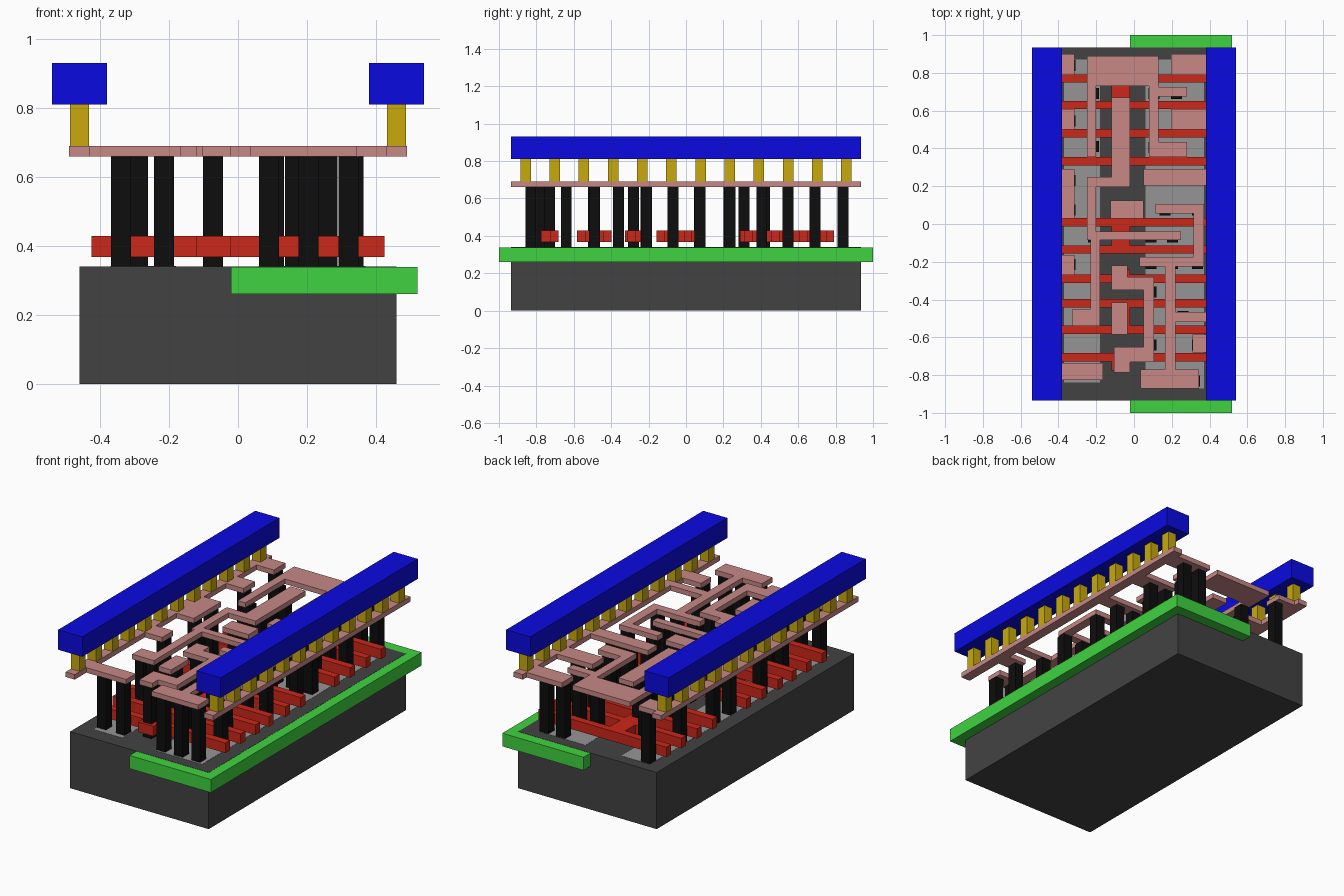
import bpy, bmesh


def material(name, r, g, b):
    m = bpy.data.materials.new(name)
    m.diffuse_color = (r, g, b, 1)
    return m


DARK = material("dark_grey", 0.055, 0.055, 0.055)
GREEN = material("green", 0.05, 0.65, 0.05)
MID = material("pale_grey", 0.3, 0.3, 0.3)
RED = material("red", 0.6, 0.02, 0.01)
BLACK = material("black", 0.004, 0.004, 0.004)
PINK = material("pink", 0.57, 0.25, 0.24)
GOLD = material("gold", 0.58, 0.4, 0.004)
BLUE = material("blue", 0.003, 0.003, 0.75)


def layer(name, rects, z0, z1, mat):
    """Solid plate: the union of rectangles (x0, x1, y0, y1) between z0 and z1."""
    xs = sorted({v for r in rects for v in r[:2]})
    ys = sorted({v for r in rects for v in r[2:]})
    filled = set()
    for i in range(len(xs) - 1):
        for j in range(len(ys) - 1):
            cx, cy = (xs[i] + xs[i + 1]) / 2, (ys[j] + ys[j + 1]) / 2
            if any(a < cx < b and c < cy < d for a, b, c, d in rects):
                filled.add((i, j))
    bm = bmesh.new()
    cache = {}

    def vert(i, j, k):
        if (i, j, k) not in cache:
            cache[i, j, k] = bm.verts.new((xs[i], ys[j], (z0, z1)[k]))
        return cache[i, j, k]

    for i, j in filled:
        ring = [(i, j), (i + 1, j), (i + 1, j + 1), (i, j + 1)]
        bm.faces.new([vert(*p, 1) for p in ring])
        bm.faces.new([vert(*p, 0) for p in reversed(ring)])
        for n, (di, dj) in enumerate([(0, -1), (1, 0), (0, 1), (-1, 0)]):
            if (i + di, j + dj) not in filled:
                p, q = ring[n], ring[(n + 1) % 4]
                bm.faces.new([vert(*p, 0), vert(*q, 0), vert(*q, 1), vert(*p, 1)])
    bmesh.ops.dissolve_limit(bm, angle_limit=0.01, verts=bm.verts, edges=bm.edges)
    me = bpy.data.meshes.new(name)
    bm.to_mesh(me)
    bm.free()
    me.materials.append(mat)
    ob = bpy.data.objects.new(name, me)
    bpy.context.collection.objects.link(ob)
    return ob


def squares(points, h):
    return [(x - h, x + h, y - h, y + h) for x, y in points]


L = 0.935  # half length of the block

# base block, well and the active strips lying flush in its top
layer("base_block", [(-0.46, 0.46, -L, L)], 0, 0.34, DARK)
layer("well", [(-0.02, 0.52, -1, 1)], 0.26, 0.339, GREEN)
layer("active_strips", [(-0.37, -0.18, -0.84, 0.87), (0.06, 0.37, -0.87, 0.87)],
      0.33, 0.341, MID)

# gate bars with the pads that bridge them
gate_y = [0.77, 0.63, 0.48, 0.333, 0.01, -0.135, -0.29, -0.42, -0.56, -0.705]
pad_y = [(0.29, 0.77), (-0.135, 0.1), (-0.325, -0.24), (-0.56, -0.42), (-0.775, -0.705)]
layer("gate_bars",
      [(-0.425, 0.425, y - 0.022, y + 0.022) for y in gate_y]
      + [(-0.12, -0.02, a, b) for a, b in pad_y], 0.368, 0.428, RED)

# contact posts, grouped by column
left_posts = [(-0.34, y) for y in (0.84, 0.545, 0.23, 0.075, -0.215, -0.78)] \
    + [(-0.215, y) for y in (0.69, 0.41, -0.07, -0.495, -0.78)] + [(-0.29, -0.495)]
gate_posts = [(-0.072, y) for y in (0.545, 0.42, 0.31, 0.072, -0.28, -0.49, -0.73)]
right_rows = {0.84: (0.225, 0.335), 0.69: (0.105, 0.225), 0.545: (0.225, 0.335),
              0.405: (0.105, 0.225), 0.235: (0.09, 0.205, 0.32),
              0.075: (0.165, 0.335), -0.07: (0.09, 0.205),
              -0.21: (0.09, 0.205, 0.335), -0.36: (0.09,), -0.49: (0.26,),
              -0.64: (0.09, 0.335), -0.83: (0.09, 0.205, 0.32)}
right_posts = [(x, y) for y, row in right_rows.items() for x in row]
layer("contact_posts", squares(left_posts + gate_posts + right_posts, 0.029),
      0.34, 0.66, BLACK)

# lower metal: side rails with inward stubs
Z = (0.66, 0.69, PINK)
left_stubs = [(-0.315, 0.79, 0.90), (-0.315, 0.50, 0.61), (-0.315, 0.03, 0.29),
              (-0.315, -0.27, -0.165), (-0.165, -0.825, -0.735)]
right_stubs = [(0.195, 0.79, 0.90), (0.195, 0.50, 0.61), (0.05, 0.205, 0.29),
               (0.22, -0.52, -0.465), (0.31, -0.68, -0.585)]
layer("left_rail", [(-0.49, -0.43, -L, L)]
      + [(-0.45, x, a, b) for x, a, b in left_stubs], *Z)
layer("right_rail", [(0.43, 0.49, -L, L)]
      + [(x, 0.45, a, b) for x, a, b in right_stubs], *Z)

# lower metal: winding traces
layer("arch_trace", [(-0.25, 0.13, 0.73, 0.89), (-0.25, -0.2, 0.355, 0.89),
                     (0.08, 0.13, 0.355, 0.89), (0.08, 0.28, 0.675, 0.725),
                     (0.08, 0.28, 0.355, 0.435)], *Z)
layer("long_trace", [(-0.12, -0.02, 0.195, 0.67), (-0.25, -0.02, 0.195, 0.25),
                     (-0.25, -0.2, -0.085, 0.25), (-0.25, 0.25, -0.085, -0.04),
                     (-0.23, -0.18, -0.54, -0.04), (-0.325, -0.18, -0.54, -0.45)], *Z)
layer("right_trace", [(0.115, 0.37, 0.055, 0.105), (0.315, 0.37, -0.225, 0.105),
                      (0.03, 0.37, -0.225, -0.175), (0.165, 0.22, -0.87, -0.175),
                      (0.035, 0.345, -0.87, -0.77)], *Z)
layer("hook_trace", [(-0.12, -0.035, -0.35, -0.22), (-0.12, 0.105, -0.35, -0.28),
                     (0.05, 0.105, -0.73, -0.28), (-0.105, 0.105, -0.73, -0.65),
                     (-0.105, -0.02, -0.785, -0.65)], *Z)
layer("upper_input_pad", [(-0.125, 0.05, 0.03, 0.125)], *Z)
layer("lower_input_pad", [(-0.12, -0.035, -0.585, -0.415)], *Z)

# vias and upper power beams on both sides
for side, s in (("left", -1), ("right", 1)):
    layer(side + "_vias", squares([(s * 0.46, -0.858 + 0.156 * i) for i in range(12)],
                                  0.028), 0.69, 0.81, GOLD)
    layer(side + "_beam", [(s * 0.46 - 0.08, s * 0.46 + 0.08, -L, L)], 0.81, 0.93, BLUE)
